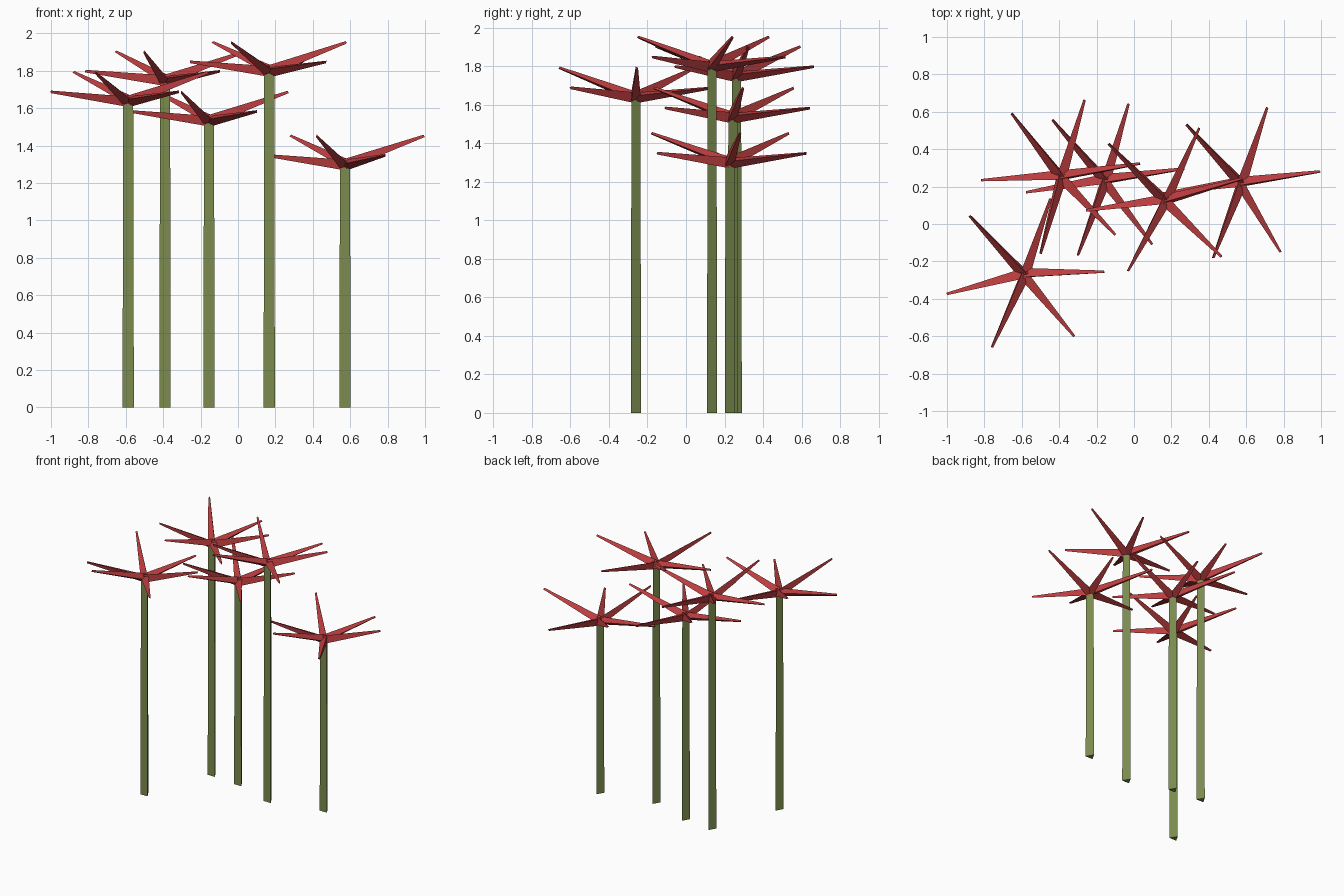
import bpy, bmesh, math
from mathutils import Vector

if "Cube" in bpy.data.objects:
    bpy.data.objects.remove(bpy.data.objects["Cube"])


def material(name, rgb):
    m = bpy.data.materials.new(name)
    m.diffuse_color = (*rgb, 1)
    m.use_nodes = True
    m.node_tree.nodes["Principled BSDF"].inputs["Base Color"].default_value = m.diffuse_color
    return m


green = material("stem_green", (0.20, 0.265, 0.075))
red = material("petal_red", (0.50, 0.047, 0.05))


def add_spike(bm, start, end, r1, r2):
    """Tapered three-sided prism, turned from +Z to the given direction."""
    start, end = Vector(start), Vector(end)
    turn = Vector((0, 0, 1)).rotation_difference(end - start)
    rings = []
    for centre, r in ((start, r1), (end, r2)):
        ring = []
        for deg in (90, 210, 330):
            a = math.radians(deg)
            ring.append(bm.verts.new(centre + turn @ Vector((r * math.cos(a), r * math.sin(a), 0))))
        rings.append(ring)
    low, high = rings
    bm.faces.new(low[::-1])
    bm.faces.new(high)
    for i in range(3):
        j = (i + 1) % 3
        bm.faces.new((low[i], low[j], high[j], high[i]))


def finish(bm, name, mat):
    mesh = bpy.data.meshes.new(name)
    bm.to_mesh(mesh)
    bm.free()
    mesh.materials.append(mat)
    bpy.context.collection.objects.link(bpy.data.objects.new(name, mesh))


# Flower centre, height, and petal directions (steep and shallow alternate)
flowers = [
    (-0.587, -0.268, 1.638, (133, 71, 1.5, -51, -114, -165.5)),
    (-0.39, 0.255, 1.748, (128, 73, 9, -47, -105, -177)),
    (-0.155, 0.235, 1.533, (131, 73, 8, -53.5, -110, -171)),
    (0.167, 0.127, 1.798, (135, 65, 15.5, -45, -118, -172.5)),
    (0.572, 0.22, 1.298, (133, 71, 8, -60, -110.5, -172)),
]
REACH = 0.427

for n, (x, y, z, angles) in enumerate(flowers, 1):
    # Stem
    bm = bmesh.new()
    add_spike(bm, (x, y, 0), (x, y, z), 0.035, 0.031)
    finish(bm, f"stem_{n}", green)

    # Petals
    bm = bmesh.new()
    for i, deg in enumerate(angles):
        a = math.radians(deg)
        rise = 0.153 if i % 2 == 0 else 0.050
        tip = (x + REACH * math.cos(a), y + REACH * math.sin(a), z + rise)
        add_spike(bm, (x, y, z), tip, 0.033, 0.008)
    finish(bm, f"petals_{n}", red)
